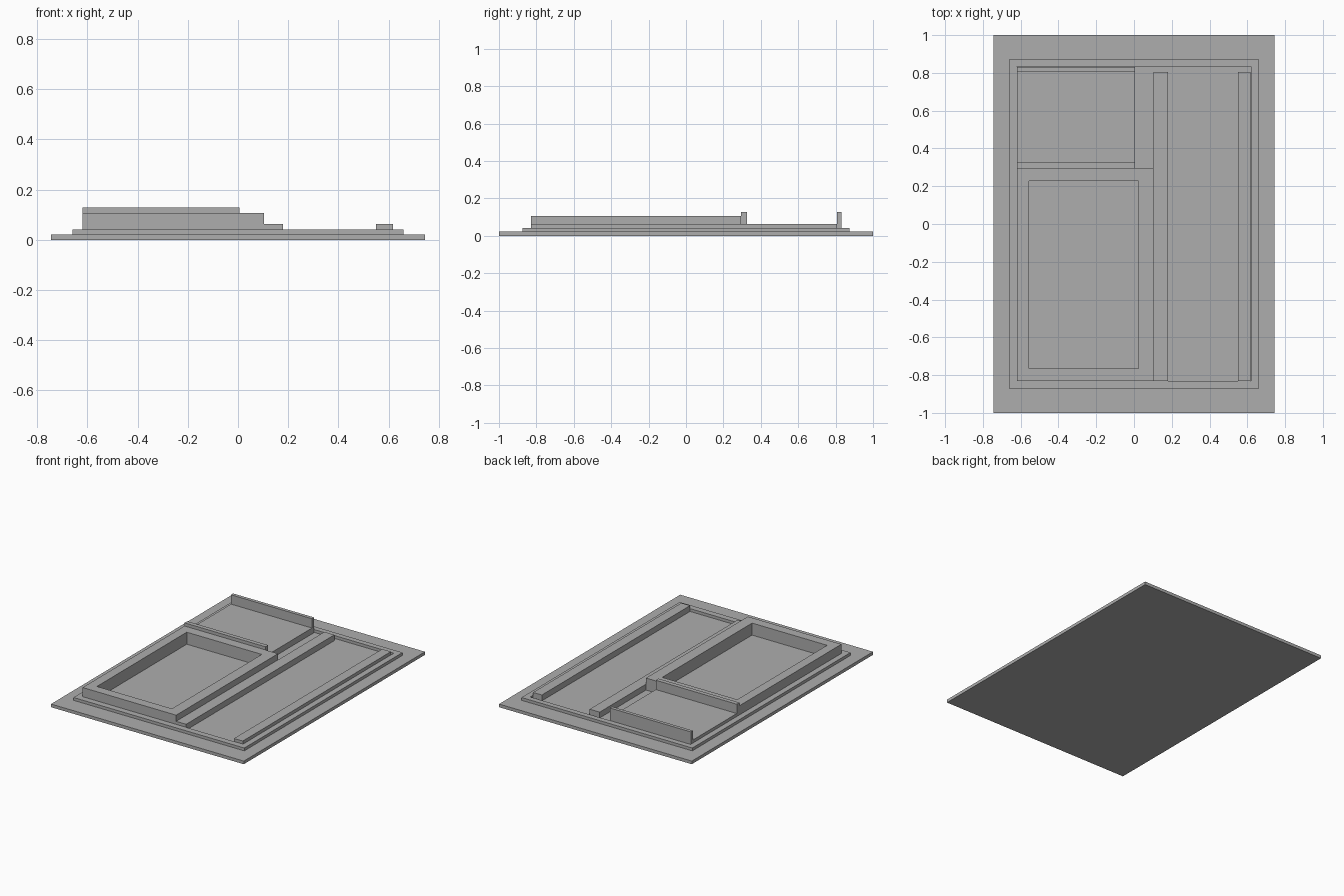
import bpy
import bmesh

cube = bpy.data.objects.get("Cube")
if cube:
    bpy.data.objects.remove(cube, do_unlink=True)

grey = bpy.data.materials.new("plain_grey")
grey.use_nodes = True
colour = (0.42, 0.42, 0.42, 1)
grey.diffuse_color = colour
grey.node_tree.nodes["Principled BSDF"].inputs["Base Color"].default_value = colour


def finish(name, bm):
    bmesh.ops.recalc_face_normals(bm, faces=bm.faces)
    mesh = bpy.data.meshes.new(name)
    bm.to_mesh(mesh)
    bm.free()
    mesh.materials.append(grey)
    obj = bpy.data.objects.new(name, mesh)
    bpy.context.collection.objects.link(obj)
    return obj


def corners(bm, x0, x1, y0, y1, z):
    return [bm.verts.new((x, y, z)) for x, y in ((x0, y0), (x1, y0), (x1, y1), (x0, y1))]


def box(name, xs, ys, zs):
    """Plain rectangular block."""
    bm = bmesh.new()
    low = bm.faces.new(corners(bm, *xs, *ys, zs[0]))
    top = bmesh.ops.extrude_face_region(bm, geom=[low], use_keep_orig=True)["geom"]
    moved = [v for v in top if isinstance(v, bmesh.types.BMVert)]
    bmesh.ops.translate(bm, verts=moved, vec=(0, 0, zs[1] - zs[0]))
    return finish(name, bm)


def frame(name, xs, ys, hole_xs, hole_ys, zs):
    """Rectangular block with a rectangular opening right through."""
    bm = bmesh.new()
    loops = [corners(bm, *x, *y, z) for x, y, z in (
        (xs, ys, zs[0]), (xs, ys, zs[1]), (hole_xs, hole_ys, zs[1]), (hole_xs, hole_ys, zs[0]))]
    for a, b in zip(loops, loops[1:] + loops[:1]):
        for i in range(4):
            j = (i + 1) % 4
            bm.faces.new((a[i], a[j], b[j], b[i]))
    return finish(name, bm)


FLOOR, RIM, STEP = 0.022, 0.042, 0.063

# Base sheet and the low rim around its sunken middle
box("base_sheet", (-0.745, 0.745), (-1, 1), (0, FLOOR))
frame("raised_rim", (-0.66, 0.66), (-0.873, 0.873), (-0.62, 0.62), (-0.83, 0.835), (FLOOR, RIM))

# Tall open frame at the front
frame("tall_frame", (-0.62, 0.103), (-0.83, 0.295), (-0.555, 0.025), (-0.765, 0.227), (FLOOR, 0.106))

# Back tray with a wall at each end
box("tray_floor", (-0.62, 0.006), (0.295, 0.832), (FLOOR, STEP))
for name, ys in (("tray_front_wall", (0.295, 0.325)), ("tray_back_wall", (0.808, 0.832))):
    box(name, (-0.62, 0.006), ys, (STEP, 0.128))

# Two long rails beside the channel
for name, xs in (("inner_rail", (0.103, 0.18)), ("outer_rail", (0.55, 0.618))):
    box(name, xs, (-0.83, 0.806), (FLOOR, STEP))
